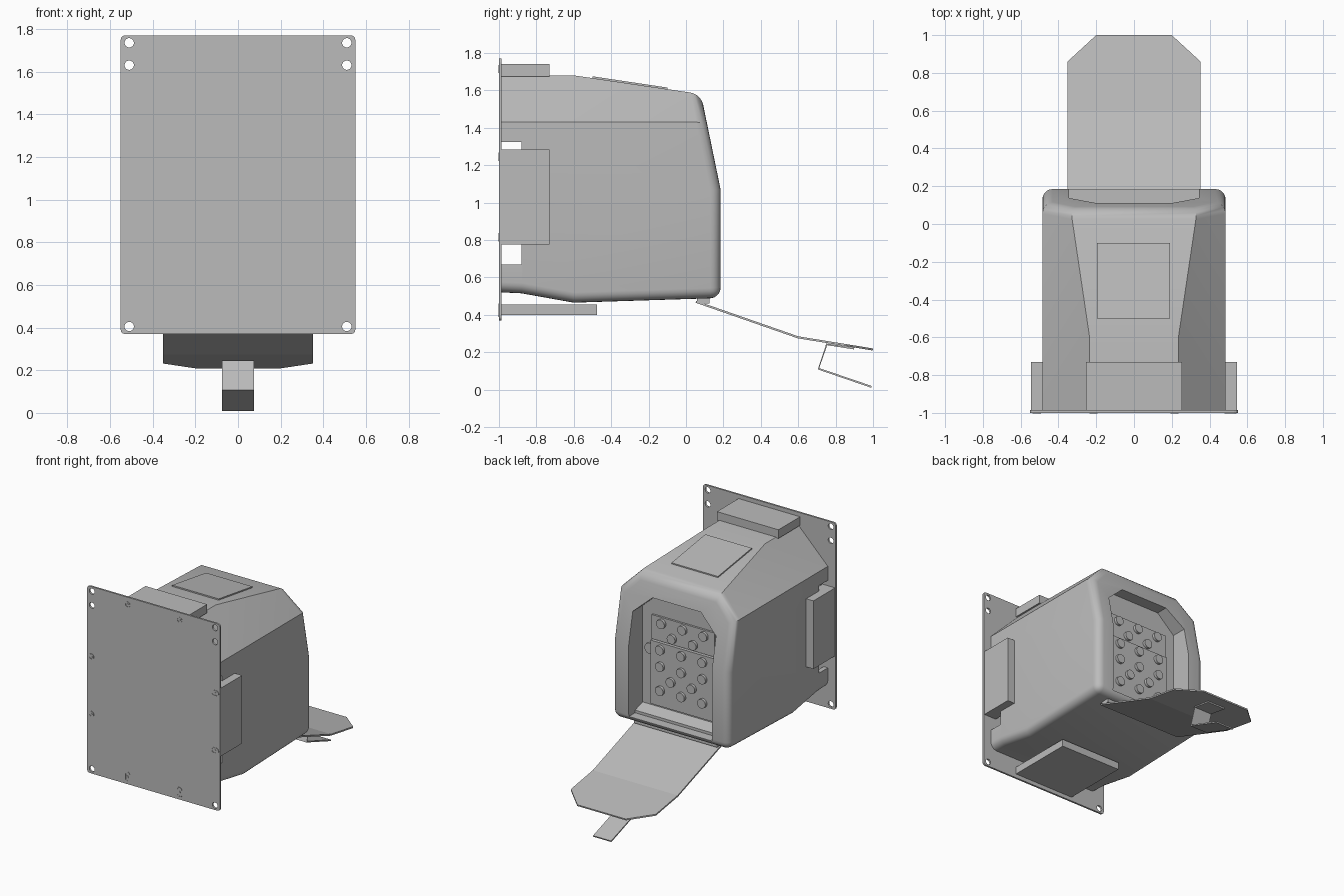
import bpy, bmesh, math
from mathutils import Vector

old = bpy.data.objects.get("Cube")
if old:
    bpy.data.objects.remove(old)

grey = bpy.data.materials.new("light grey")
grey.use_nodes = True
COLOR = (0.5, 0.5, 0.5, 1)
grey.diffuse_color = COLOR
grey.node_tree.nodes["Principled BSDF"].inputs["Base Color"].default_value = COLOR


def finish(name, bm):
    bmesh.ops.recalc_face_normals(bm, faces=bm.faces)
    mesh = bpy.data.meshes.new(name)
    bm.to_mesh(mesh)
    bm.free()
    ob = bpy.data.objects.new(name, mesh)
    mesh.materials.append(grey)
    bpy.context.collection.objects.link(ob)
    return ob


def prism(points, depth):
    """Extrude a closed loop of points along a vector."""
    bm = bmesh.new()
    face = bm.faces.new([bm.verts.new(p) for p in points])
    ext = bmesh.ops.extrude_face_region(bm, geom=[face])
    verts = [v for v in ext["geom"] if isinstance(v, bmesh.types.BMVert)]
    bmesh.ops.translate(bm, verts=verts, vec=depth)
    bmesh.ops.recalc_face_normals(bm, faces=bm.faces)
    return bm


def box(name, x, y, z):
    pts = [(x[0], y[0], z[0]), (x[1], y[0], z[0]), (x[1], y[0], z[1]), (x[0], y[0], z[1])]
    return finish(name, prism(pts, (0, y[1] - y[0], 0)))


def disc(name, x, z, y0, y1, r, stretch_x=0, stretch_z=0, sides=20):
    """Round or slot shaped disc whose axis runs along y."""
    pts = []
    for i in range(sides):
        a = math.tau * (i + 0.5) / sides
        c, s = math.cos(a), math.sin(a)
        pts.append((x + r * c + math.copysign(stretch_x, c), y0,
                    z + r * s + math.copysign(stretch_z, s)))
    return finish(name, prism(pts, (0, y1 - y0, 0)))


def activate(ob):
    bpy.ops.object.select_all(action="DESELECT")
    ob.select_set(True)
    bpy.context.view_layer.objects.active = ob


def cut(ob, *cutters):
    for c in cutters:
        activate(ob)
        mod = ob.modifiers.new("cut", "BOOLEAN")
        mod.operation, mod.solver, mod.object = "DIFFERENCE", "EXACT", c
        bpy.ops.object.modifier_apply(modifier=mod.name)
        bpy.data.objects.remove(c)


def smooth(ob):
    activate(ob)
    bpy.ops.object.shade_smooth_by_angle(angle=math.radians(30))


def sheet(name, path, half, thick):
    """Thin bent strip following a (y, z) path."""
    offs = []
    for i in range(len(path)):
        a, b = Vector(path[max(i - 1, 0)]), Vector(path[min(i + 1, len(path) - 1)])
        d = (b - a).normalized()
        offs.append(Vector(path[i]) + Vector((d.y, -d.x)) * thick)
    loop = list(path) + [tuple(p) for p in reversed(offs)]
    return prism([(-half, y, z) for y, z in loop], (2 * half, 0, 0))


# Mounting plate with rounded corners and drilled holes
plate = box("mounting_plate", (-0.55, 0.55), (-1, -0.986), (0.37, 1.77))
bm = bmesh.new()
bm.from_mesh(plate.data)
corners = [e for e in bm.edges if abs(e.verts[0].co.y - e.verts[1].co.y) > 0.01]
bmesh.ops.bevel(bm, geom=corners, offset=0.02, segments=3, profile=0.5, affect="EDGES")
bm.to_mesh(plate.data)
bm.free()
cut(plate, *[disc("hole", sx * 0.51, z, -1.1, -0.9, 0.022)
             for sx in (-1, 1) for z in (0.405, 1.63, 1.735)])

# Screws on the plate, some in slots
for x, z, ex, ez in [(-0.215, 1.715, 0, 0), (0.215, 1.715, 0, 0),
                     (-0.515, 1.245, 0, 0), (-0.515, 0.815, 0, 0),
                     (0.51, 1.245, 0.01, 0), (0.51, 0.815, 0.01, 0),
                     (-0.215, 0.425, 0, 0.015), (0.215, 0.425, 0, 0.015)]:
    rim = disc("screw_rim", x, z, -1.003, -0.999, 0.022, ex, ez)
    cut(rim, disc("bore", x, z, -1.1, -0.9, 0.015, ex, ez))
    disc("screw_head", x, z, -1.002, -0.999, 0.008)

# Housing: side profile, sloped shoulders, rounded back and bottom edges
profile = [(-0.987, 0.52), (-0.88, 0.515), (-0.6, 0.465), (0.185, 0.49),
           (0.185, 1.07), (0.08, 1.58), (-0.6, 1.68), (-0.987, 1.68)]
bm = prism([(-0.485, y, z) for y, z in profile], (0.97, 0, 0))
for s in (-1, 1):
    cutres = bmesh.ops.bisect_plane(bm, geom=bm.verts[:] + bm.edges[:] + bm.faces[:],
                                    plane_co=(s * 0.485, 0, 1.43), plane_no=(s, 0, 1),
                                    clear_outer=True)
    rim = [g for g in cutres["geom_cut"] if isinstance(g, bmesh.types.BMEdge)]
    bmesh.ops.contextual_create(bm, geom=rim)
bmesh.ops.recalc_face_normals(bm, faces=bm.faces)
rounded = []
for e in bm.edges:
    if len(e.link_faces) == 2:
        n = [f.normal for f in e.link_faces]
        backs = sum(v.y > 0.9 for v in n)
        lower = any(v.z < -0.9 for v in n) and any(abs(v.x) > 0.9 for v in n)
        if backs == 1 or lower:
            rounded.append(e)
bmesh.ops.bevel(bm, geom=rounded, offset=0.055, segments=5, profile=0.5, affect="EDGES")
housing = finish("housing", bm)

# Doorway recess, hollow interior and side notches
door = [(-0.345, 0.53), (0.345, 0.53), (0.345, 1.3), (0.2, 1.43), (-0.2, 1.43), (-0.345, 1.3)]
cut(housing,
    finish("doorway", prism([(x, 0.02, z) for x, z in door], (0, 0.4, 0))),
    box("hollow", (-0.45, 0.45), (-1.1, -0.03), (0.56, 1.39)),
    box("notch", (-0.7, 0.7), (-1.1, -0.88), (0.67, 1.325)))
smooth(housing)

# Pads around the housing
for s, side in ((-1, "right"), (1, "left")):
    box(side + "_pad", sorted((s * 0.44, s * 0.545)), (-0.987, -0.73), (0.775, 1.285))
box("top_pad", (-0.255, 0.255), (-0.987, -0.73), (1.675, 1.74))
box("bottom_pad", (-0.255, 0.255), (-0.987, -0.475), (0.4, 0.455))

# Raised label plate on the sloping roof
finish("roof_plate", prism([(-0.195, -0.5, 1.66), (0.19, -0.5, 1.66),
                            (0.19, -0.1, 1.6), (-0.195, -0.1, 1.6)], (0, 0, 0.015)))

# Contact panel inside the doorway
box("upper_panel", (-0.26, 0.26), (0.01, 0.035), (1.08, 1.26))
box("lower_panel", (-0.26, 0.26), (0.01, 0.05), (0.6, 1.075))
smooth(disc("side_knob", 0.28, 1.0, 0.01, 0.035, 0.04))
rows = [(1.215, 3, 0.035), (1.125, 2, 0.035), (1.025, 3, 0.05),
        (0.9, 3, 0.05), (0.805, 2, 0.05), (0.72, 3, 0.05)]
for z, count, y in rows:
    for i in range(count):
        smooth(disc("contact_button", (i - (count - 1) / 2) * 0.175, z, y - 0.005, y + 0.02, 0.034))

# Sill and hinge below the doorway
finish("sill", prism([(-0.345, 0.01, 0.52), (-0.345, 0.11, 0.52),
                      (-0.345, 0.11, 0.55), (-0.345, 0.01, 0.58)], (0.69, 0, 0)))
box("hinge", (-0.345, 0.345), (0.06, 0.125), (0.46, 0.495))

# Open door flap with clipped outer corners
bm = sheet("flap", [(0.055, 0.475), (0.6, 0.285), (1, 0.22)], 0.352, 0.011)
for s in (-1, 1):
    res = bmesh.ops.bisect_plane(bm, geom=bm.verts[:] + bm.edges[:] + bm.faces[:],
                                 plane_co=(s * 0.352, 0.86, 0), plane_no=(s * 0.14, 0.152, 0),
                                 clear_outer=True)
    edges = [g for g in res["geom_cut"] if isinstance(g, bmesh.types.BMEdge)]
    bmesh.ops.contextual_create(bm, geom=edges)
finish("door_flap", bm)

# Bent latch strip under the flap
finish("latch_strip", sheet("latch", [(0.9, 0.225), (0.75, 0.246), (0.705, 0.108), (0.99, 0.01)],
                            0.075, -0.01))
